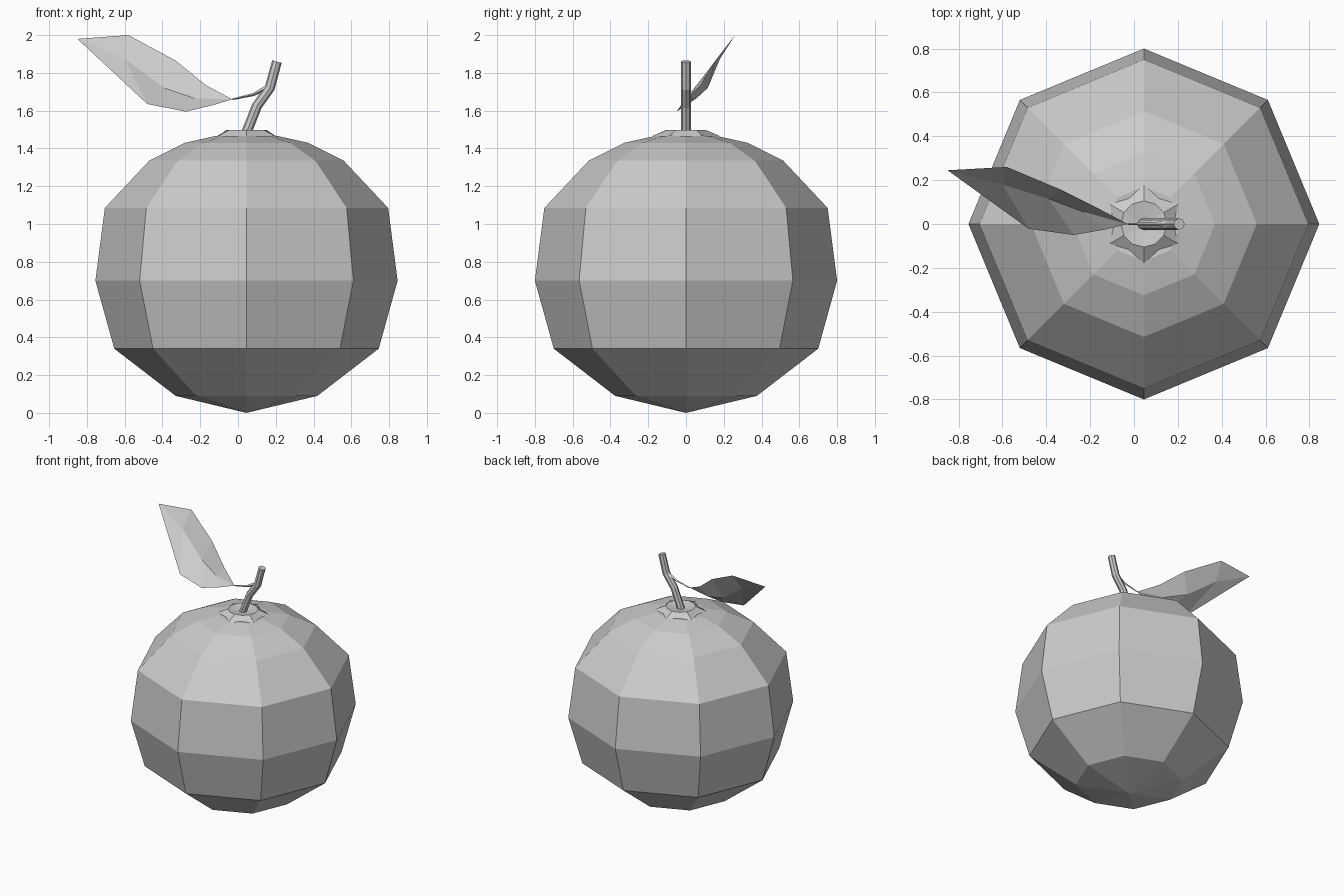
import bpy, bmesh, math
from mathutils import Vector

if "Cube" in bpy.data.objects:
    bpy.data.objects.remove(bpy.data.objects["Cube"])

CX = 0.045  # fruit axis


def make(name, bm, fix=True):
    if fix:
        bmesh.ops.recalc_face_normals(bm, faces=bm.faces)
    me = bpy.data.meshes.new(name)
    bm.to_mesh(me)
    bm.free()
    ob = bpy.data.objects.new(name, me)
    bpy.context.collection.objects.link(ob)
    return ob


def bridge(bm, a, b):
    n = len(a)
    for i in range(n):
        bm.faces.new((a[i], a[(i + 1) % n], b[(i + 1) % n], b[i]))


def fan(bm, ring, p):
    v = bm.verts.new(p)
    for i in range(len(ring)):
        bm.faces.new((ring[i], ring[(i + 1) % len(ring)], v))


def tube(name, path, sides):
    """Capped tube along (x, z, radius) points in the y = 0 plane."""
    bm = bmesh.new()
    pts = [Vector((x, 0, z)) for x, z, r in path]
    rings = []
    for i, p in enumerate(pts):
        d = (pts[min(i + 1, len(pts) - 1)] - pts[max(i - 1, 0)]).normalized()
        u = Vector((0, 1, 0))
        w = d.cross(u)
        r = path[i][2]
        rings.append([bm.verts.new(p + r * (u * math.cos(t) + w * math.sin(t)))
                      for t in (2 * math.pi * k / sides for k in range(sides))])
    for a, b in zip(rings, rings[1:]):
        bridge(bm, a, b)
    bm.faces.new(rings[0])
    bm.faces.new(rings[-1])
    return make(name, bm)


# Fruit: eight-sided lathe
bm = bmesh.new()
profile = [(0.375, 0.09), (0.70, 0.34), (0.80, 0.70), (0.75, 1.085),
           (0.515, 1.335), (0.325, 1.43), (0.17, 1.465)]
rings = [[bm.verts.new((CX + r * math.cos(k * math.pi / 4), r * math.sin(k * math.pi / 4), z))
          for k in range(8)] for r, z in profile]
for a, b in zip(rings, rings[1:]):
    bridge(bm, a, b)
fan(bm, rings[0], (CX, 0, 0))
fan(bm, rings[-1], (CX, 0, 1.45))
make("fruit", bm)

# Calyx: small raised star around the stem
bm = bmesh.new()
outer, inner = [], []
for k in range(12):
    t = k * math.pi / 6 - math.pi / 2
    r = 0.18 if k % 2 == 0 else 0.135
    outer.append(bm.verts.new((CX + r * math.cos(t), r * math.sin(t), 1.465)))
    inner.append(bm.verts.new((CX + 0.105 * math.cos(t), 0.105 * math.sin(t), 1.498)))
bridge(bm, outer, inner)
fan(bm, inner, (CX, 0, 1.48))
make("calyx", bm, False)

# Stem and leaf stalk
tube("stem", [(0.035, 1.46, 0.027), (0.1, 1.625, 0.027), (0.168, 1.72, 0.027),
              (0.206, 1.86, 0.026)], 8)
tube("leaf_stalk", [(0.16, 1.725, 0.014), (0.08, 1.685, 0.008), (-0.03, 1.66, 0.004)], 4)

# Leaf: two strips folded along the midrib
bm = bmesh.new()
V = lambda pts: [bm.verts.new(p) for p in pts]
base, tip = V([(-0.03, 0, 1.66), (-0.85, 0.245, 1.98)])
rib = V([(-0.23, 0.055, 1.665), (-0.39, 0.115, 1.72), (-0.60, 0.18, 1.875)])
upper = V([(-0.17, 0.075, 1.735), (-0.33, 0.155, 1.865), (-0.58, 0.26, 2.0)])
lower = V([(-0.13, -0.025, 1.63), (-0.275, -0.05, 1.595), (-0.48, -0.022, 1.635)])
for edge, flip in ((upper, False), (lower, True)):
    faces = [(base, rib[0], edge[0]), (rib[2], tip, edge[2])]
    faces += [(rib[i], rib[i + 1], edge[i + 1], edge[i]) for i in range(2)]
    for f in faces:
        bm.faces.new(f if flip else f[::-1])
bm.normal_update()
for f in bm.faces:  # upper side faces front
    if f.normal.z - f.normal.y < 0:
        f.normal_flip()
make("leaf", bm, False)
